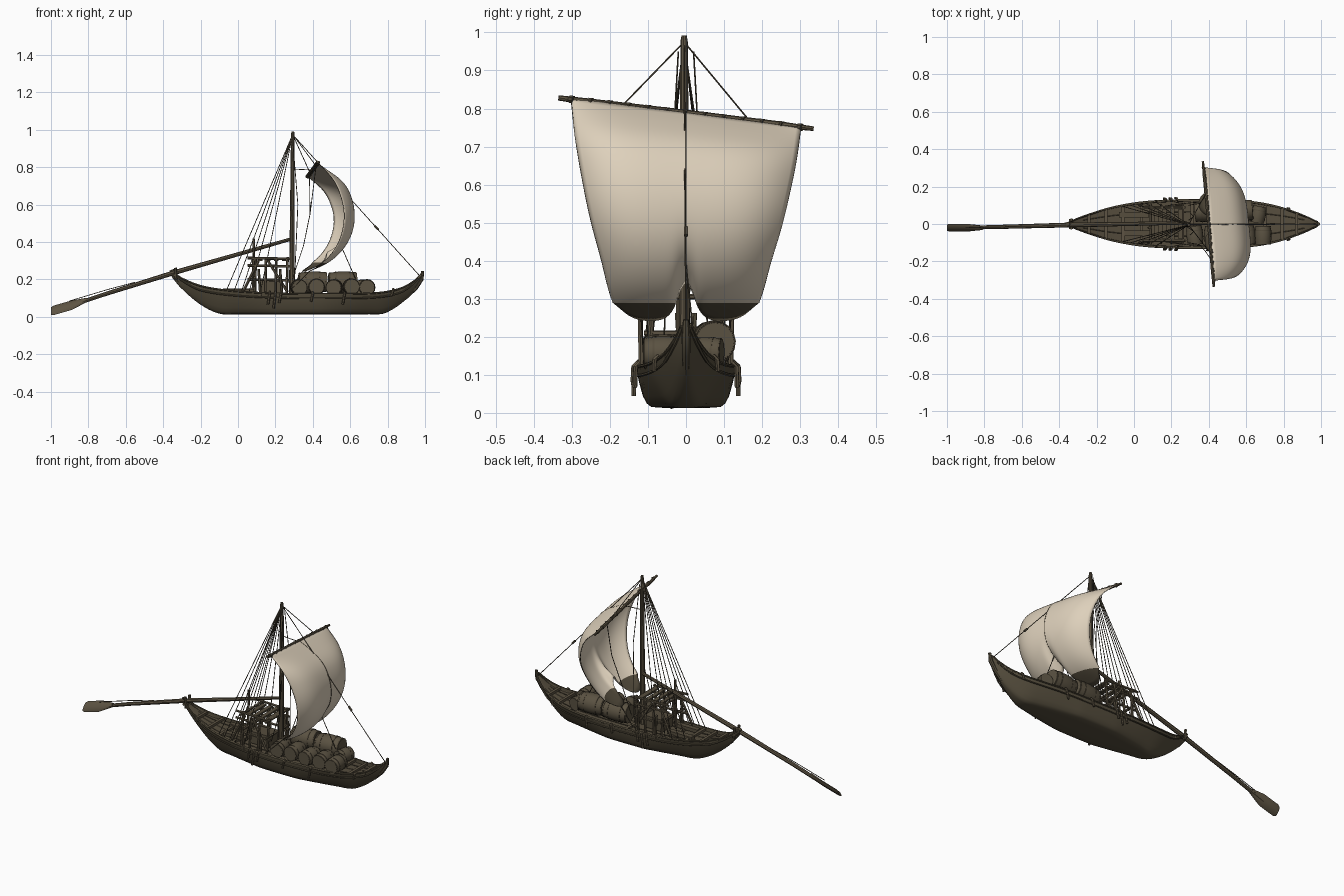
import bpy, bmesh, math, random
from mathutils import Vector

if "Cube" in bpy.data.objects:
    bpy.data.objects.remove(bpy.data.objects["Cube"])

random.seed(4)


def material(name, rgb):
    m = bpy.data.materials.new(name)
    m.diffuse_color = (*rgb, 1)
    m.use_nodes = True
    m.node_tree.nodes["Principled BSDF"].inputs["Base Color"].default_value = m.diffuse_color
    return m


HULL = material("hull wood", (0.090, 0.074, 0.046))
DECK = material("deck wood", (0.092, 0.074, 0.047))
SPAR = material("spar wood", (0.110, 0.088, 0.056))
CASK = material("barrel wood", (0.103, 0.084, 0.054))
CLOTH = material("sail cloth", (0.73, 0.635, 0.50))
HEM = material("dark sail hem", (0.088, 0.072, 0.046))
ROPE = material("rope", (0.075, 0.061, 0.040))


def lerp(table, x):
    """Piecewise interpolation through (x, value) pairs, eased with cubic tangents."""
    x = min(max(x, table[0][0]), table[-1][0])
    for i in range(len(table) - 1):
        (a, fa), (b, fb) = table[i], table[i + 1]
        if x <= b:
            p, q = table[max(i - 1, 0)], table[min(i + 2, len(table) - 1)]
            ma, mb = (fb - p[1]) / (b - p[0]), (q[1] - fa) / (q[0] - a)
            h, t = b - a, (x - a) / (b - a)
            return ((2*t**3 - 3*t*t + 1) * fa + (t**3 - 2*t*t + t) * h * ma
                    + (3*t*t - 2*t**3) * fb + (t**3 - t*t) * h * mb)


def finish(name, bm, mats, angle=35):
    bmesh.ops.recalc_face_normals(bm, faces=bm.faces)
    me = bpy.data.meshes.new(name)
    bm.to_mesh(me)
    bm.free()
    for m in mats:
        me.materials.append(m)
    ob = bpy.data.objects.new(name, me)
    bpy.context.collection.objects.link(ob)
    bpy.context.view_layer.objects.active = ob
    bpy.ops.object.select_all(action='DESELECT')
    ob.select_set(True)
    if angle:
        bpy.ops.object.shade_smooth_by_angle(angle=math.radians(angle))
    return ob


def skin(bm, rings):
    """Bridge a series of closed rings and cap both ends."""
    n = len(rings[0])
    for a, b in zip(rings, rings[1:]):
        for k in range(n):
            bm.faces.new((a[k], a[(k + 1) % n], b[(k + 1) % n], b[k]))
    bm.faces.new(rings[0])
    bm.faces.new(rings[-1])


def tubes(name, paths, r, mat, sides=6):
    """Sweep a round section along each path; points may carry a radius as 4th value."""
    bm = bmesh.new()
    for path in paths:
        pts = [Vector(p[:3]) for p in path]
        rings = []
        for i, p in enumerate(pts):
            d = (pts[min(i + 1, len(pts) - 1)] - pts[max(i - 1, 0)]).normalized()
            u = d.cross(Vector((0.13, 0.97, 0.05)) if abs(d.y) < 0.9 else Vector((1, 0, 0))).normalized()
            v = d.cross(u)
            rad = path[i][3] if len(path[i]) > 3 else r
            rings.append([bm.verts.new(p + rad * (u * math.cos(a) + v * math.sin(a)))
                          for a in (2 * math.pi * k / sides for k in range(sides))])
        skin(bm, rings)
    return finish(name, bm, [mat])


def boxes(name, items, mat):
    """Boxes given as (centre, size)."""
    bm = bmesh.new()
    for c, s in items:
        for v in bmesh.ops.create_cube(bm, size=1)["verts"]:
            v.co = Vector(v.co[i] * s[i] + c[i] for i in range(3))
    return finish(name, bm, [mat], 0)


# Hull lines: half beam, rail height and keel height along x
BEAM = [(-0.35, 0.008), (-0.3, 0.03), (-0.2, 0.065), (-0.1, 0.093), (0.05, 0.118), (0.25, 0.129),
        (0.45, 0.129), (0.62, 0.12), (0.75, 0.098), (0.87, 0.06), (0.95, 0.026), (0.99, 0.006)]
RAIL = [(-0.35, 0.24), (-0.3, 0.208), (-0.2, 0.17), (-0.05, 0.145), (0.2, 0.13), (0.5, 0.127),
        (0.75, 0.133), (0.88, 0.16), (0.95, 0.2), (0.99, 0.238)]
KEEL = [(-0.35, 0.215), (-0.3, 0.15), (-0.2, 0.065), (-0.1, 0.017), (0, 0.014), (0.7, 0.014),
        (0.78, 0.018), (0.86, 0.062), (0.94, 0.135), (0.99, 0.215)]
SECTION = [(0, 0), (0.45, 0), (0.7, 0.02), (0.79, 0.1), (0.87, 0.27), (0.95, 0.6), (0.99, 0.82), (1, 1)]

bm = bmesh.new()
rings = []
for i in range(57):
    x = -0.35 + 1.34 * i / 56
    b, s, k = lerp(BEAM, x), lerp(RAIL, x), lerp(KEEL, x)
    sink = min(s - k, 0.08)
    # sections sharpen from flat-bottomed amidships to a vee at both ends
    vee = min(max((abs(x - 0.33) - 0.12) / 0.55, 0), 0.8)
    half = [((f * (1 - vee) + vee * g ** 0.65) * b, k + g * (s - k)) for f, g in SECTION]
    half += [(0.93 * b, s), (0.92 * b, s - 0.25 * sink), (0, s - 0.2 * sink)]
    full = half + [(-y, z) for y, z in half[-2:0:-1]]
    rings.append([bm.verts.new((x, y, z)) for y, z in full])
skin(bm, rings)
for f in bm.faces:
    # the deck is every face lying well inside and just under the rail
    c = f.calc_center_median()
    if abs(c.y) < 0.6 * lerp(BEAM, c.x) and c.z > 0.5 * (lerp(RAIL, c.x) + lerp(KEEL, c.x)):
        f.material_index = 1
finish("hull", bm, [HULL, DECK], 50)

# Rubbing strakes, stem and stern posts
xs = [-0.34 + 1.32 * i / 40 for i in range(41)]
tubes("rub_rails", [[(x, s * lerp(BEAM, x), lerp(RAIL, x) - d * min(1, lerp(BEAM, x) / 0.06)) for x in xs]
                    for s in (-1, 1) for d in (0.004, 0.028)], 0.0045, HULL)
tubes("stem_post", [[(0.9, 0, 0.105, 0.010), (0.95, 0, 0.155, 0.012), (0.98, 0, 0.2, 0.012), (0.988, 0, 0.245, 0.008)]],
      0.012, HULL, 8)
tubes("stern_post", [[(-0.24, 0, 0.11, 0.009), (-0.3, 0, 0.165, 0.012), (-0.34, 0, 0.215, 0.013), (-0.355, 0, 0.252, 0.012)]],
      0.012, HULL, 8)
tubes("oar_crutch", [[(-0.33, s * 0.018, 0.2), (-0.335, s * 0.022, 0.262)] for s in (-1, 1)]
      + [[(-0.34, -0.026, 0.222), (-0.34, 0.026, 0.222)]], 0.008, HULL)

# Deck planking seams and cross beams
boxes("cross_beams", [((x, 0, lerp(RAIL, x) - 0.009), (0.016, 1.84 * lerp(BEAM, x), 0.014))
                      for x in (-0.24, -0.15, -0.06, 0.04, 0.31, 0.70, 0.79, 0.87)], SPAR)
tubes("deck_seams", [[(x, f * lerp(BEAM, x), lerp(RAIL, x) - 0.0165) for x in xs[2:-2]]
                     for f in (-0.5, 0, 0.5)], 0.002, HULL, 4)

# Fenders hanging over both sides
fenders = []
for s in (-1, 1):
    for x, dz in ((0.17, 0.07), (0.2, 0.09), (0.23, 0.06), (0.4, 0.05), (0.57, 0.065), (0.83, 0.04)):
        b, z = lerp(BEAM, x) + 0.008, lerp(RAIL, x) + 0.005
        fenders.append([(x, s * (b - 0.012), z), (x, s * b, z - 0.01), (x - 0.01, s * (b + 0.002), z - dz)])
tubes("fenders", fenders, 0.0065, SPAR)

# Mast and yard
tubes("mast", [[(0.287, -0.004, 0.1, 0.015), (0.29, -0.004, 0.5, 0.013), (0.293, -0.005, 0.975, 0.010),
                (0.293, -0.005, 0.992, 0.007)]], 0.012, SPAR, 10)
tubes("yard", [[(0.427, -0.335, 0.828, 0.007), (0.42, -0.25, 0.817, 0.009), (0.4, 0, 0.788, 0.009),
                (0.377, 0.25, 0.757, 0.009), (0.368, 0.335, 0.747, 0.006)]], 0.009, SPAR, 8)

# Billowing sail with a raised foot, a centre fold and a dark hem
LEECH = [(0.24, 0.34), (0.29, 0.425), (0.36, 0.49), (0.45, 0.53), (0.55, 0.54), (0.65, 0.515), (0.72, 0.475), (0.8, 0.395)]
BELLY = [(0.24, 0.02), (0.29, 0.045), (0.36, 0.06), (0.45, 0.07), (0.55, 0.073), (0.65, 0.075), (0.72, 0.066), (0.77, 0.035), (0.8, 0.004)]
WIDTH = [(0.24, 0.165), (0.3, 0.195), (0.4, 0.222), (0.5, 0.25), (0.6, 0.272), (0.7, 0.29), (0.8, 0.302)]
FOOT = [(0, 0.345), (0.07, 0.325), (0.18, 0.275), (0.33, 0.25), (0.6, 0.243), (0.85, 0.255), (1, 0.29)]


def sail_point(u, t):
    z0 = 0.8 + (lerp(FOOT, abs(u)) - 0.8) * t
    z = z0 + (-0.008 - 0.038 * u) * (1 - t) ** 1.5
    x = lerp(LEECH, z0) + lerp(BELLY, z0) * (1 - abs(u) ** 4) - 0.027 * u
    x -= 0.06 * math.exp(-(u / 0.13) ** 2) * t ** 8
    return x, u * lerp(WIDTH, z0), z


U, T = 48, 44
bm = bmesh.new()
grid = [[bm.verts.new(sail_point(2 * i / U - 1, j / T)) for i in range(U + 1)] for j in range(T + 1)]
for j in range(T):
    for i in range(U):
        bm.faces.new((grid[j][i], grid[j][i + 1], grid[j + 1][i + 1], grid[j + 1][i]))
bmesh.ops.bisect_plane(bm, geom=bm.verts[:] + bm.edges[:] + bm.faces[:], plane_co=(0, 0, 0.29), plane_no=(0, 0, 1))
for f in bm.faces:
    f.material_index = 1 if f.calc_center_median().z < 0.29 else 0
sail = finish("sail", bm, [CLOTH, HEM], 60)
mod = sail.modifiers.new("thickness", 'SOLIDIFY')
mod.thickness = 0.003
mod.offset = 0

# Rope edging and centre line of the sail, lashings on the yard
line = [sail_point(0, j / 20) for j in range(21)]
tubes("sail_ropes", [[(x + 0.002, y, z) for x, y, z in line]]
      + [[sail_point(s, j / 20) for j in range(21)] for s in (-1, 1)], 0.0018, ROPE, 5)
tubes("yard_lashings", [[(0.4 - 0.09 * y - 0.003, y - 0.005, 0.788 - 0.122 * y), (0.4 - 0.09 * y + 0.003, y + 0.005, 0.787 - 0.122 * y)]
                        for y in (-0.3 + 0.05 * k for k in range(13))], 0.0105, ROPE, 8)

# Standing and running rigging
TOP = (0.292, -0.005, 0.975)
rig = [[TOP, (0.975, 0, 0.215)]]
for s in (-1, 1):
    for x in (-0.06, -0.02, 0.02, 0.06, 0.12):
        rig.append([TOP, (x, s * lerp(BEAM, x) * 0.93, lerp(RAIL, x))])
    rig.append([TOP, (0.4 - 0.015 * s, s * 0.165, 0.79 - 0.02 * s)])
    y = 0.2 * s
    rig.append([(0.4 - 0.09 * y, y, 0.787 - 0.122 * y), (0.385, 0.75 * y, 0.55), (0.35, 0.55 * y, 0.38), (0.29, 0.5 * y, 0.2)])
    rig.append([sail_point(s * 0.7, 1), (0.27, s * 0.11, 0.135)])
    rig.append([(0.292, 0.02 * s, 0.95), (0.32, 0.04 * s, 0.6), (0.3, 0.06 * s, 0.14)])
rig += [[(0.292, 0, 0.79), (0.4, 0, 0.785)], [sail_point(0, 0.9), (0.63, 0.02, 0.2)],
        [(-0.9, -0.02, 0.085), (-0.7, -0.015, 0.145), (-0.55, -0.01, 0.185)]]
tubes("rigging", rig, 0.0022, ROPE, 5)
tubes("stay_toggle", [[(0.73, 0, 0.488), (0.75, 0, 0.466)]], 0.006, SPAR)

# Steering oar: round loom and a thin blade canted at 45 degrees
tubes("oar_loom", [[(-0.9, -0.02, 0.058, 0.010), (-0.7, -0.015, 0.125, 0.011), (-0.33, -0.005, 0.24, 0.013),
                    (0.28, 0.006, 0.415, 0.009)]], 0.011, SPAR, 8)
bm = bmesh.new()
rings = []
for x, z, wide, thick in ((-1, 0.031, 0.026, 0.007), (-0.985, 0.035, 0.033, 0.009), (-0.89, 0.062, 0.033, 0.01),
                          (-0.81, 0.09, 0.012, 0.012)):
    ring = []
    for k in range(8):
        p, q = wide * math.cos(math.pi * k / 4), thick * math.sin(math.pi * k / 4)
        ring.append(bm.verts.new((x, -0.02 + 0.64 * p - 0.77 * q, z + 0.77 * p + 0.64 * q)))
    rings.append(ring)
skin(bm, rings)
finish("oar_blade", bm, [SPAR])

# Steersman's platform: posts, rails, braces and a few loose slats
posts = [[(x, s * 0.1, 0.11), (x + 0.005, s * 0.085, 0.32)] for s in (-1, 1) for x in (0.09, 0.145, 0.2, 0.26)]
posts += [[(x, s * 0.118, 0.11), (x - 0.01, s * 0.12, 0.255)] for s in (-1, 1) for x in (0.12, 0.235)]
rails = [[(0.05, s * 0.09, z), (0.275, s * 0.09, z - 0.005)] for s in (-1, 1) for z in (0.2, 0.275, 0.315)]
cross = [[(x, -0.11, z), (x, 0.11, z)] for x in (0.09, 0.26) for z in (0.21, 0.305)]
brace = [[(0.03, s * 0.1, 0.14), (0.11, s * 0.09, 0.3)] for s in (-1, 1)]
brace += [[(0.26, s * 0.105, 0.14), (0.16, s * 0.09, 0.3)] for s in (-1, 1)]
brace += [[(0.08, -0.02, 0.13), (0.085, -0.02, 0.42)]]
tubes("platform_frame", posts + rails + cross + brace, 0.007, SPAR)
boxes("platform_slats", [((0.12 + 0.042 * k, 0, 0.305), (0.024, 0.17 + random.uniform(-0.02, 0.02), 0.01)) for k in range(4)], DECK)
boxes("stowed_planks", [((0.02, -0.05, 0.14), (0.14, 0.03, 0.02)), ((0.0, 0.05, 0.142), (0.16, 0.03, 0.02)),
                        ((0.18, 0.0, 0.16), (0.12, 0.1, 0.07))], DECK)


def barrel(name, c, axis, length, r):
    """Bulging barrel with sunk heads and raised hoops."""
    a, c = Vector(axis).normalized(), Vector(c)
    prof = [(-0.47, 0.7), (-0.47, 0.8), (-0.5, 0.8), (-0.5, 0.87), (-0.25, 0.97), (0, 1)]
    prof += [(-t, f) for t, f in prof[-2::-1]]
    tubes(name, [[(*(c + a * length * t), f * r) for t, f in prof]], r, CASK, 16)
    tubes(name + "_hoops", [[(*(c + a * length * (t - 0.025)), f * r), (*(c + a * length * (t + 0.025)), f * r)]
                            for t, f in ((-0.46, 0.92), (-0.25, 1.0), (0.25, 1.0), (0.46, 0.92))], r, DECK, 16)


# Barrel cargo: a row across the near side, larger casks lengthways on the far side
for k, x in enumerate((0.325, 0.42, 0.515, 0.605, 0.69)):
    barrel(f"barrel_{k + 1}", (x, -0.06, 0.157 + 0.004 * (k % 2)), (0.08 * (k % 3 - 1), 1, 0), 0.1, 0.045)
for k, x in enumerate((0.4, 0.56)):
    barrel(f"large_cask_{k + 1}", (x, 0.07, 0.185), (1, 0.08, 0.02), 0.15, 0.058)
barrel("loose_barrel", (0.665, 0.05, 0.16), (0.2, 1, 0), 0.09, 0.04)
